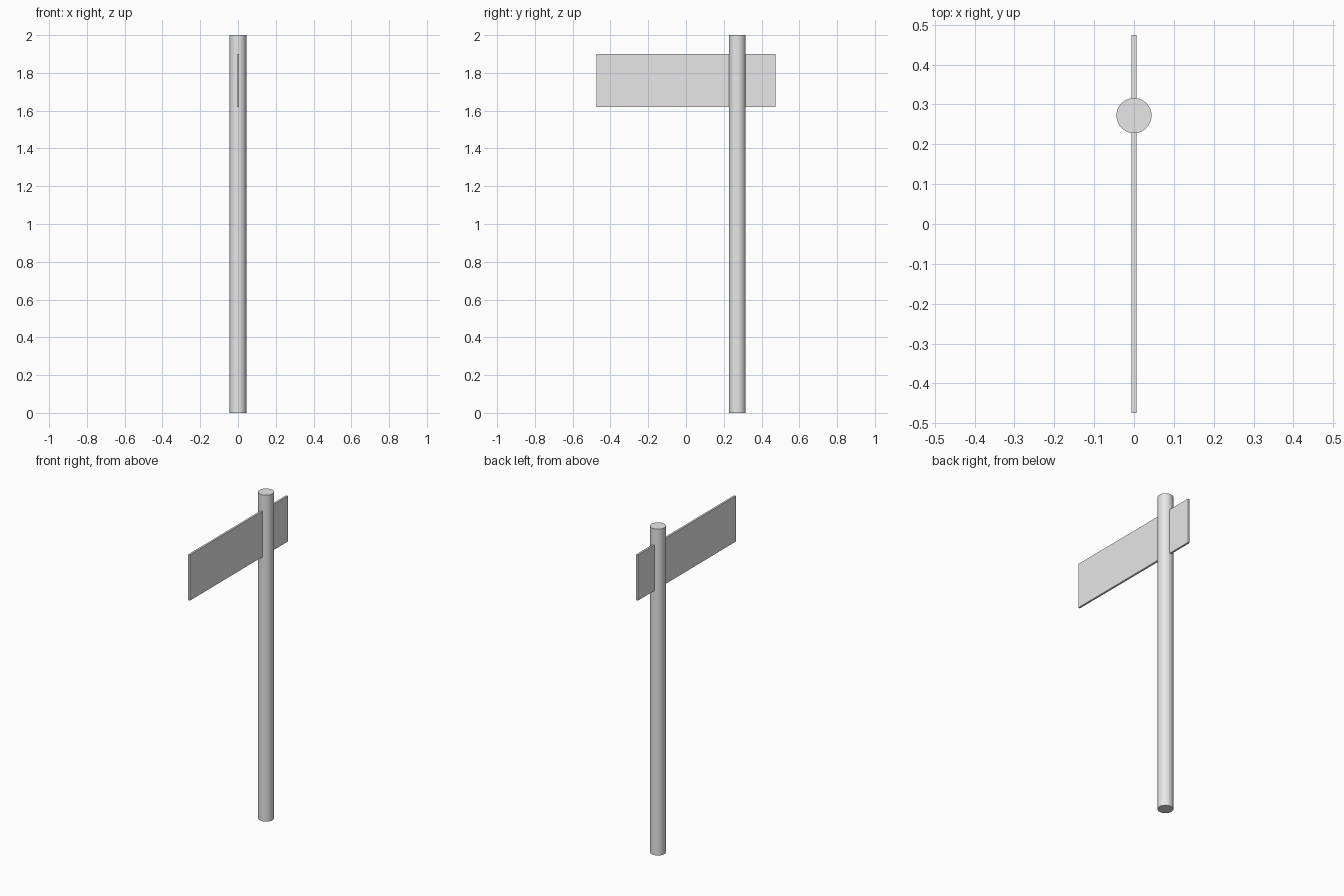
import bpy

if "Cube" in bpy.data.objects:
    bpy.data.objects.remove(bpy.data.objects["Cube"])

# One plain grey for the whole signpost
grey = bpy.data.materials.new("light_grey")
grey.diffuse_color = (0.8, 0.8, 0.8, 1.0)
grey.use_nodes = True
grey.node_tree.nodes["Principled BSDF"].inputs["Base Color"].default_value = grey.diffuse_color


def finish(name):
    obj = bpy.context.object
    obj.name = name
    obj.data.materials.append(grey)
    return obj


# Tall round post, set towards the back end of the sign
bpy.ops.mesh.primitive_cylinder_add(vertices=48, radius=0.044, depth=2.0,
                                    location=(0, 0.272, 1.0))
finish("post")
bpy.ops.object.shade_smooth_by_angle()

# Thin sign board running through the post
bpy.ops.mesh.primitive_cube_add(size=1, location=(0, 0, 1.76))
board = finish("sign_board")
board.scale = (0.012, 0.948, 0.28)
bpy.ops.object.transform_apply(location=False, rotation=False, scale=True)
